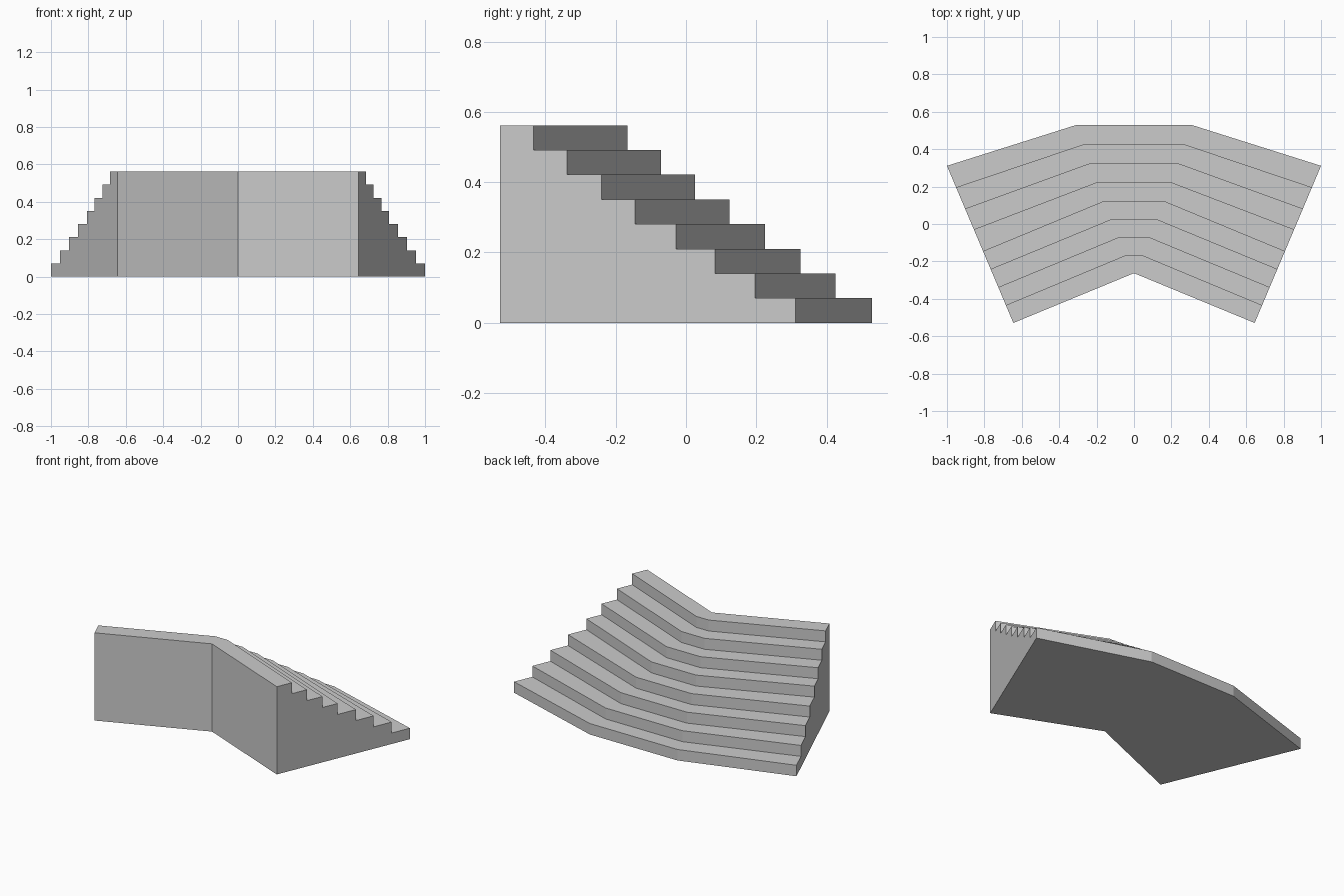
import bpy, bmesh

if "Cube" in bpy.data.objects:
    bpy.data.objects.remove(bpy.data.objects["Cube"])

RISE = 0.0702
# y of each tread's rear edge: at the middle bend and at the outer ends
MID_Y = [0.529, 0.425, 0.325, 0.224, 0.124, 0.026, -0.071, -0.167]
END_Y = [0.311, 0.196, 0.082, -0.029, -0.145, -0.241, -0.338, -0.434]
FRONT_END = (0.645, -0.529)
FRONT_MID_Y = -0.263


def end_x(y):
    # the flat end wall runs from the lowest step to the front corner
    t = (y - FRONT_END[1]) / (END_Y[0] - FRONT_END[1])
    return FRONT_END[0] + t * (1.0 - FRONT_END[0])


bm = bmesh.new()

# Stepped rows: each step has a lower and an upper edge of four points
rows = []
for i, (my, ey) in enumerate(zip(MID_Y, END_Y)):
    mx = 0.31 - 0.038 * i
    ex = end_x(ey)
    pts = [(-ex, ey), (-mx, my), (mx, my), (ex, ey)]
    for z in (i * RISE, (i + 1) * RISE):
        rows.append([bm.verts.new((x, y, z)) for x, y in pts])

# Risers and treads
for a, b in zip(rows, rows[1:]):
    for k in range(3):
        bm.faces.new((a[k], a[k + 1], b[k + 1], b[k]))

# Angled front wall
fx, fy = FRONT_END
plan = [(-fx, fy), (0, FRONT_MID_Y), (fx, fy)]
low, high = [[bm.verts.new((x, y, z)) for x, y in plan]
             for z in (0, len(MID_Y) * RISE)]
for k in range(2):
    bm.faces.new((low[k], low[k + 1], high[k + 1], high[k]))

# Underside, top landing and end walls
bm.faces.new(rows[0] + low[::-1])
bm.faces.new(rows[-1] + high[::-1])
for k, f in ((0, 0), (3, 2)):
    bm.faces.new([r[k] for r in rows] + [high[f], low[f]])

bmesh.ops.recalc_face_normals(bm, faces=bm.faces)
mesh = bpy.data.meshes.new("curved_staircase")
bm.to_mesh(mesh)
bm.free()
bpy.context.collection.objects.link(bpy.data.objects.new("curved_staircase", mesh))
